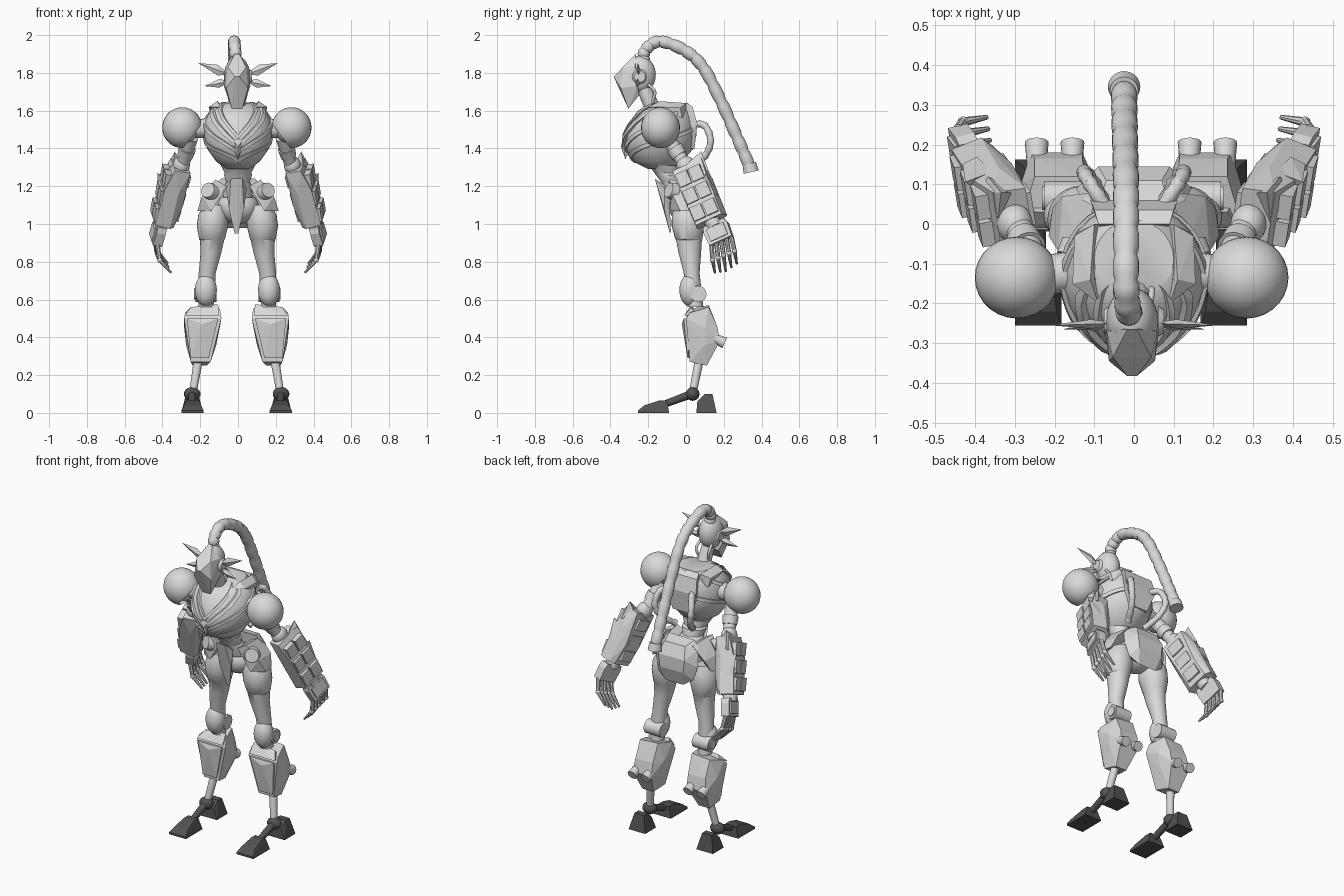
import bpy, bmesh
from math import sin, cos, pi, radians
from mathutils import Vector, Matrix

if "Cube" in bpy.data.objects:
    bpy.data.objects.remove(bpy.data.objects["Cube"], do_unlink=True)


def material(name, value):
    mat = bpy.data.materials.new(name)
    mat.use_nodes = True
    color = (value, value, value, 1)
    mat.diffuse_color = color
    mat.node_tree.nodes["Principled BSDF"].inputs["Base Color"].default_value = color
    return mat


LIGHT = material("light_grey", .7)
DARK = material("dark_grey", .085)
pose = {"left_shift": 0}  # the left limbs stand slightly closer in


def emit(name, bm, mat=LIGHT, mirror=False, smooth=True):
    """Turn a bmesh into one object, or into a left and right pair."""
    bmesh.ops.recalc_face_normals(bm, faces=bm.faces[:])
    for face in bm.faces:
        face.smooth = smooth
    for edge in bm.edges:
        edge.smooth = edge.calc_face_angle(0) < radians(35)
    for prefix, side in (("left_", 1), ("right_", -1)) if mirror else (("", 0),):
        part = bm.copy()
        if side < 0:
            bmesh.ops.scale(part, vec=(-1, 1, 1), verts=part.verts[:])
            bmesh.ops.reverse_faces(part, faces=part.faces[:])
        if side > 0:
            bmesh.ops.translate(part, vec=(pose["left_shift"], 0, 0), verts=part.verts[:])
        mesh = bpy.data.meshes.new(prefix + name)
        part.to_mesh(mesh)
        part.free()
        mesh.materials.append(mat)
        bpy.context.scene.collection.objects.link(bpy.data.objects.new(prefix + name, mesh))
    bm.free()


def hull(name, points, mat=LIGHT, mirror=False):
    """Faceted armour piece around a few corner points."""
    bm = bmesh.new()
    for p in points:
        bm.verts.new(p)
    bmesh.ops.convex_hull(bm, input=bm.verts[:])
    loose = [v for v in bm.verts if not v.link_faces]
    bmesh.ops.delete(bm, geom=loose, context="VERTS")
    bmesh.ops.dissolve_limit(bm, angle_limit=.02, verts=bm.verts[:], edges=bm.edges[:])
    emit(name, bm, mat, mirror, smooth=False)


def rod(name, a, b, r1, r2=None, mat=LIGHT, mirror=False, sides=20):
    a, b = Vector(a), Vector(b)
    turn = (b - a).to_track_quat("Z", "Y").to_matrix().to_4x4()
    bm = bmesh.new()
    bmesh.ops.create_cone(bm, cap_ends=True, segments=sides, radius1=r1,
                          radius2=r1 if r2 is None else r2, depth=(b - a).length,
                          matrix=Matrix.Translation((a + b) / 2) @ turn)
    emit(name, bm, mat, mirror)


def ball(name, center, size, mat=LIGHT, mirror=False, cut=None):
    """Ellipsoid, or an open shell of one when cut by a plane."""
    bm = bmesh.new()
    bmesh.ops.create_uvsphere(bm, u_segments=28, v_segments=18, radius=1,
                              matrix=Matrix.Translation(center) @ Matrix.Diagonal((*size, 1)))
    if cut:
        bmesh.ops.bisect_plane(bm, geom=bm.verts[:] + bm.edges[:] + bm.faces[:],
                               plane_co=Vector(center) - Vector(cut) * .07,
                               plane_no=cut, clear_inner=True)
    emit(name, bm, mat, mirror)


def bridge(name, rings, mat=LIGHT, mirror=False):
    """Skin a row of equal rings and cap both ends."""
    bm = bmesh.new()
    rows = [[bm.verts.new(p) for p in ring] for ring in rings]
    n = len(rows[0])
    for low, high in zip(rows, rows[1:]):
        for i in range(n):
            j = (i + 1) % n
            bm.faces.new((low[i], low[j], high[j], high[i]))
    bm.faces.new(rows[0][::-1])
    bm.faces.new(rows[-1])
    emit(name, bm, mat, mirror)


def loft(name, sections, mirror=False, sides=28):
    """Level ellipses given as x, y, z, x radius, y radius."""
    turns = [2 * pi * i / sides for i in range(sides)]
    bridge(name, [[(x + rx * cos(a), y + ry * sin(a), z) for a in turns]
                  for x, y, z, rx, ry in sections], mirror=mirror)


def spline(points, steps):
    p = [Vector(q) for q in points]
    p = [p[0] * 2 - p[1]] + p + [p[-1] * 2 - p[-2]]
    out = []
    for a, b, c, d in zip(p, p[1:], p[2:], p[3:]):
        for k in range(steps):
            t = k / steps
            out.append(b + (c - a) * t / 2 + (a * 2 - b * 5 + c * 4 - d) * t * t / 2
                       + (b * 3 - a - c * 3 + d) * t ** 3 / 2)
    return out + [p[-2]]


def tube(name, points, radius, steps=6, mirror=False, sides=16):
    path = spline(points, steps)
    rings = []
    for k, c in enumerate(path):
        d = (path[min(k + 1, len(path) - 1)] - path[max(k - 1, 0)]).normalized()
        u = Vector((1, 0, 0)) if abs(d.x) < .9 else Vector((0, 1, 0))
        u = (u - d * u.dot(d)).normalized()
        v, r = d.cross(u), radius(k)
        rings.append([c + (u * cos(2 * pi * i / sides) + v * sin(2 * pi * i / sides)) * r
                      for i in range(sides)])
    bridge(name, rings, mirror=mirror)


# Torso shell
TORSO = [(0, -.14, 1.29, .06, .06), (0, -.15, 1.33, .115, .13), (0, -.14, 1.4, .165, .18),
         (0, -.135, 1.47, .182, .19), (0, -.125, 1.54, .178, .175), (0, -.11, 1.6, .15, .145),
         (0, -.09, 1.64, .1, .1)]
loft("torso_shell", TORSO)


def on_torso(angle, z, lift):
    for (_, y0, z0, a0, b0), (_, y1, z1, a1, b1) in zip(TORSO, TORSO[1:]):
        if z <= z1 or z1 == TORSO[-1][2]:
            t = min((z - z0) / (z1 - z0), 1)
            rx, ry = a0 + (a1 - a0) * t + lift, b0 + (b1 - b0) * t + lift
            return (rx * sin(angle), y0 + (y1 - y0) * t - ry * cos(angle), z)


def rib(name, end, low, high, width, lift, power=1):
    rings = []
    for k in range(17):
        t = k / 16
        angle, z = radians(end) * t, low + (high - low) * t ** power
        rings.append([on_torso(angle, z - width, -.01), on_torso(angle, z - width, lift),
                      on_torso(angle, z + width, lift), on_torso(angle, z + width, -.01)])
    bridge(name, rings, mirror=True)


# Raised chest straps and ribs
rib("inner_chest_strap", 45, 1.46, 1.63, .012, .012)
rib("outer_chest_strap", 65, 1.41, 1.62, .016, .016)
rib("upper_rib", 115, 1.375, 1.59, .012, .01, .9)
rib("lower_rib", 150, 1.335, 1.5, .012, .008, .9)
hull("chest_crest", [(0, -.345, 1.41), (.03, -.335, 1.45), (-.03, -.335, 1.45),
                     (0, -.32, 1.34), (.02, -.3, 1.4), (-.02, -.3, 1.4)])
hull("collar_block", [(.09, -.2, 1.62), (.155, -.15, 1.62), (.15, -.03, 1.615), (.1, .0, 1.64),
                      (.11, -.14, 1.65), (.08, 0, 1.58), (.14, -.02, 1.56)], mirror=True)
hull("back_plate", [(s * x, y, z) for s in (-1, 1) for x, y, z in (
    (.09, 0, 1.645), (.1, .035, 1.62), (.11, .06, 1.53), (.06, .045, 1.4), (.06, -.05, 1.4))])
tube("back_hose", [(.07, .04, 1.53), (.11, .1, 1.52), (.125, .13, 1.44), (.1, .1, 1.36),
                   (.06, .02, 1.3)], lambda k: .017 + .003 * (k % 3 == 0), mirror=True)

# Neck and head
rod("neck", (0, -.17, 1.6), (0, -.23, 1.73), .042, .036)
ball("cranium", (-.005, -.245, 1.79), (.066, .085, .1))
hull("face_mask", [(s * x - .005, y, z) for s in (-1, 1) for x, y, z in (
    (.012, -.265, 1.9), (.048, -.335, 1.83), (.064, -.27, 1.83), (.07, -.255, 1.73),
    (.058, -.345, 1.72), (.028, -.305, 1.61), (.045, -.25, 1.68), (.012, -.383, 1.78))])
rod("ear_disc", (.06, -.245, 1.78), (.075, -.245, 1.78), .04, .03, mirror=True)


def fin(name, root, tip, half):
    root, tip = Vector(root), Vector(tip)
    mid = root.lerp(tip, .4)
    hull(name, [root, tip] + [mid + Vector(o) for o in (
        (0, 0, half), (0, 0, -half), (0, .012, 0), (0, -.012, 0))], mirror=True)


fin("upper_ear_fin", (.04, -.25, 1.79), (.21, -.255, 1.852), .028)
fin("lower_ear_fin", (.045, -.25, 1.755), (.178, -.265, 1.73), .023)
tube("jaw_cable", [(.04, -.2, 1.74), (.045, -.165, 1.7), (.03, -.18, 1.64)],
     lambda k: .008, mirror=True)

# Segmented head cable
tube("head_cable", [(-.01, -.225, 1.85), (-.015, -.215, 1.92), (-.02, -.14, 1.966),
                    (-.02, -.01, 1.92), (-.02, .09, 1.83), (-.022, .185, 1.65),
                    (-.024, .27, 1.46), (-.025, .335, 1.31)],
     lambda k: .033 if k % 4 else .028, steps=8, sides=20)
rod("cable_tip", (-.025, .335, 1.32), (-.025, .345, 1.275), .036, .041)

# Waist and pelvis
loft("waist", [(0, -.12, 1.31, .09, .08), (0, -.1, 1.27, .07, .065), (0, -.09, 1.26, .075, .07),
               (0, -.07, 1.22, .062, .06), (0, -.06, 1.21, .07, .065), (0, -.03, 1.14, .08, .075)])
ball("pelvis", (0, .01, 1.09), (.11, .1, .09))
hull("front_tabard", [(s * x - .008, y, z) for s in (-1, 1) for x, y, z in (
    (.03, -.165, 1.24), (.055, -.115, 1.19), (.04, -.115, 1.08), (.01, -.085, .95),
    (.04, -.09, 1.19), (.01, -.08, .96))])
hull("hip_guard", [(.06, -.09, 1.2), (.12, -.09, 1.235), (.19, -.07, 1.15), (.215, -.03, 1.07),
                   (.14, -.08, 1.07), (.1, .08, 1.22), (.18, .07, 1.14), (.205, .04, 1.07),
                   (.06, .05, 1.2)], mirror=True)
rod("hip_disc", (.14, -.06, 1.17), (.16, -.092, 1.18), .048, .04, mirror=True)
hull("back_skirt", [(s * x, y, z) for s in (-1, 1) for x, y, z in (
    (.09, .04, 1.24), (.13, .06, 1.2), (.07, .11, 1.22), (.09, .145, 1.15), (.145, .09, 1.1),
    (.08, .145, 1.07), (.12, .1, 1.02), (.06, .115, .98), (.08, .07, 1.02))])

# Legs
pose["left_shift"] = -.006
loft("thigh", [(.12, .01, 1.1, .06, .065), (.13, .01, 1.05, .08, .085), (.135, .01, .99, .083, .086),
               (.138, .015, .92, .068, .072), (.137, .016, .915, .064, .068),
               (.143, .02, .85, .055, .06), (.163, .03, .74, .045, .042),
               (.168, .05, .56, .04, .042)], mirror=True)
ball("knee_guard", (.17, .02, .65), (.058, .055, .085), mirror=True)
rod("knee_joint", (.115, .065, .63), (.225, .065, .63), .043, mirror=True)
rod("knee_cap", (.225, .065, .63), (.232, .065, .63), .03, mirror=True)
pose["left_shift"] = -.015
hull("calf", [(.095, .02, .55), (.28, .02, .53), (.125, .12, .57), (.25, .12, .56), (.088, 0, .5),
              (.285, 0, .5), (.095, .1, .46), (.285, .1, .45), (.13, .165, .46), (.25, .165, .46),
              (.13, .18, .38), (.26, .18, .38), (.115, .1, .36), (.275, .1, .36),
              (.145, .02, .27), (.25, .02, .27), (.165, .11, .25), (.24, .11, .25)], mirror=True)
hull("shin_plate", [(.105, -.012, .5), (.27, -.012, .5), (.19, -.022, .47), (.155, .008, .29),
                    (.25, .008, .29), (.11, .03, .5), (.27, .03, .5), (.2, .04, .29)], mirror=True)
hull("shin_flap", [(.1, -.01, .515), (.28, -.01, .515), (.105, .03, .575), (.25, .03, .56),
                   (.11, .05, .52), (.26, .05, .52)], mirror=True)
for x in (.155, .245):
    rod("calf_nozzle", (x, .14, .4), (x, .205, .37), .024, .03, mirror=True)
rod("ankle_shaft", (.21, .07, .28), (.24, .035, .1), .024, .02, mirror=True)

# Feet
ball("ankle_ball", (.243, .035, .1), (.044, .036, .036), DARK, True)
rod("toe_link", (.243, .03, .1), (.24, -.13, .04), .022, .018, DARK, True)
hull("toe", [(x, y, z) for x in (.183, .3) for y, z in ((-.255, 0), (-.255, .012), (-.09, 0))]
     + [(x, y, .066) for x in (.205, .275) for y in (-.14, -.1)]
     + [(x, -.22, .04) for x in (.195, .285)], DARK, True)
hull("heel", [(x, y, 0) for x in (.185, .3) for y in (.055, .162)]
     + [(x, y, z) for x in (.21, .275) for y, z in ((.06, .06), (.1, .1), (.14, .1))], DARK, True)

# Shoulders and upper arms
pose["left_shift"] = -.012
rod("shoulder_joint", (.13, -.12, 1.51), (.27, -.13, 1.5), .055, .045, mirror=True)
ball("shoulder_ball", (.28, -.135, 1.5), (.07, .07, .07), mirror=True)
ball("shoulder_shell", (.295, -.135, 1.51), (.106, .103, .108), mirror=True, cut=(.8, 0, .6))
rod("upper_arm", (.25, -.1, 1.46), (.3, .01, 1.29), .04, .034, mirror=True)
rod("arm_cuff", (.268, -.06, 1.4), (.28, -.034, 1.36), .046, .042, mirror=True)
ball("elbow", (.3, 0, 1.31), (.045, .05, .05), mirror=True)

# Forearm frame: along the arm, across it and outward
pose["left_shift"] = 0
START, END = Vector((.315, .01, 1.31)), Vector((.4, .13, 1.02))
LONG = (END - START).normalized()
WIDE = Vector((.15, .92, .4))
WIDE = (WIDE - LONG * WIDE.dot(LONG)).normalized()
OUT = WIDE.cross(LONG)
if OUT.x < 0:
    OUT = -OUT


def arm(wide, out, along):
    return START + WIDE * wide + OUT * out + LONG * along


hull("forearm", [arm(s * w, o, t) for s in (-1, 1) for w, o, t in (
    (.075, -.055, 0), (.085, .03, 0), (.092, -.02, .12), (.08, .055, .12),
    (.06, -.07, .2), (.088, -.03, .33), (.06, -.055, .33), (.075, .05, .33))], mirror=True)
hull("elbow_spike", [arm(0, .03, 0), arm(.095, .02, .08), arm(.05, -.045, .03),
                     arm(.05, .05, .08), (.335, .08, 1.385)], mirror=True)
for along in (.03, .13, .23):
    for wide in (-.04, .035):
        hull("forearm_panel", [arm(wide + w, o, along + t) for w in (-.033, .033)
                               for o, t in ((.02, 0), (.07, .005), (.062, .08), (.02, .085))],
             mirror=True)
    hull("inner_panel", [arm(w, o, along + t) for w in (-.045, .045) for o in (-.03, -.074)
                         for t in (.005, .07)], mirror=True)
hull("forearm_fin", [arm(.05, .05, .12), arm(.085, 0, .12), arm(.085, .075, .1),
                     arm(.08, .05, .22), arm(.09, .01, .22)], mirror=True)

# Hands
rod("wrist", arm(0, 0, .3), arm(.01, 0, .37), .045, .04, mirror=True)
hull("palm", [arm(s * w + .012, o, t) for s in (-1, 1) for o in (-.025, .025)
              for w, t in ((.06, .35), (.07, .38), (.065, .455))], mirror=True)
hull("knuckle_plate", [arm(s * .05 + .012, o, t) for s in (-1, 1) for o in (.02, .034)
                       for t in (.37, .44)], mirror=True)
for k in range(5):
    spread = (k - 2) * .029
    root = arm(spread + .012, 0, .45)
    joint = root + Vector((-.012, .012 + spread * .1, -.08))
    tip = joint + Vector((-.06, .012, -.085 + abs(spread) * .3))
    rod("finger_base", root, joint, .013, .012, mirror=True, sides=8)
    ball("finger_knuckle", joint, (.014, .014, .014), mirror=True)
    rod("finger_tip", joint, tip, .012, .006, mirror=True, sides=8)
